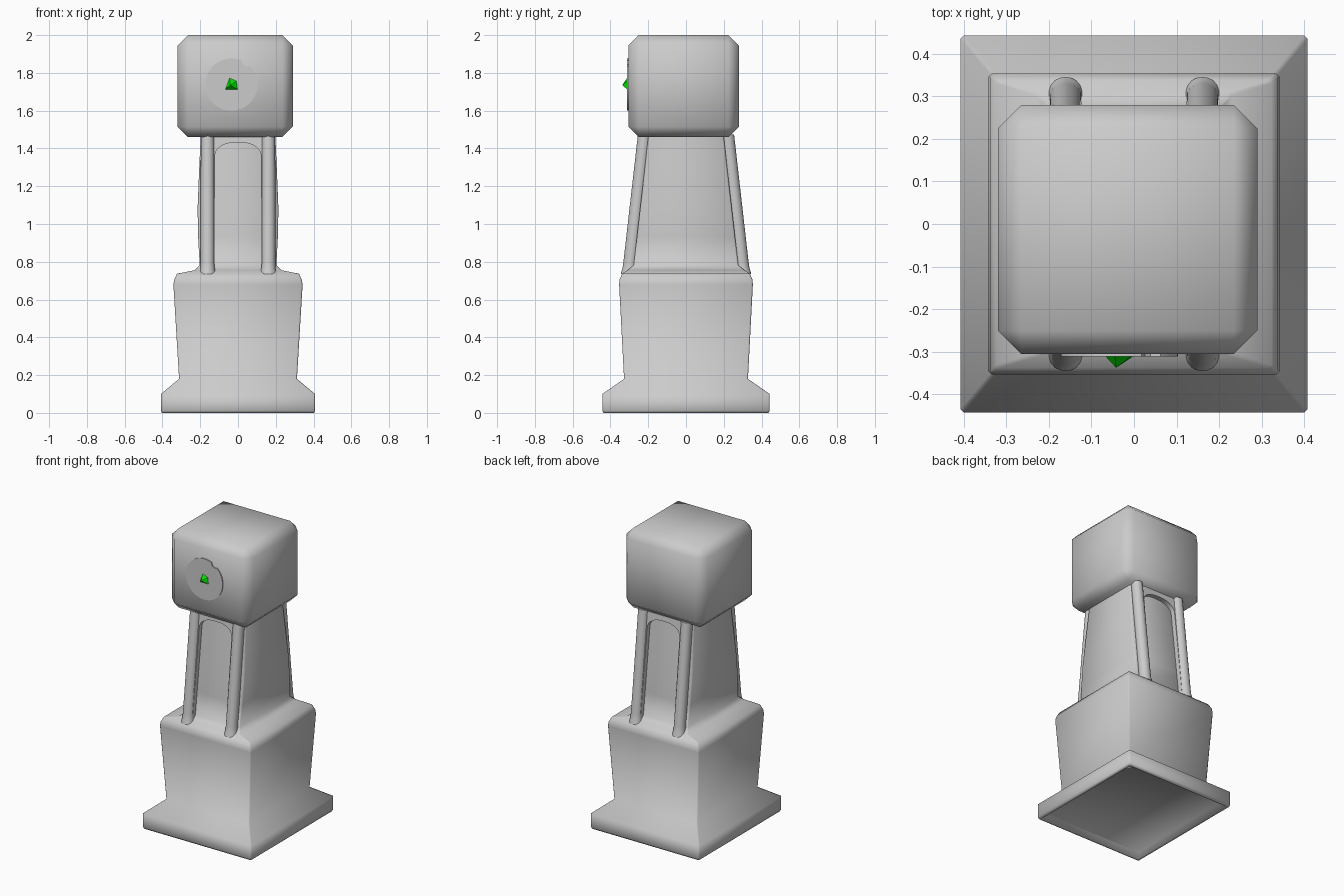
import bpy, bmesh, math

if "Cube" in bpy.data.objects:
    bpy.data.objects.remove(bpy.data.objects["Cube"])

def finish(name, bm, angle=50):
    bmesh.ops.recalc_face_normals(bm, faces=bm.faces)
    me = bpy.data.meshes.new(name)
    bm.to_mesh(me)
    bm.free()
    ob = bpy.data.objects.new(name, me)
    bpy.context.collection.objects.link(ob)
    bpy.context.view_layer.objects.active = ob
    ob.select_set(True)
    bpy.ops.object.shade_smooth_by_angle(angle=math.radians(angle))
    ob.select_set(False)
    return ob

def loft(bm, rings):
    loops = [[bm.verts.new(p) for p in r] for r in rings]
    n = len(loops[0])
    for a, b in zip(loops, loops[1:]):
        for i in range(n):
            bm.faces.new((a[i], a[(i + 1) % n], b[(i + 1) % n], b[i]))
    bm.faces.new(loops[0])
    bm.faces.new(loops[-1])

def rect(hx, hy, z, c=0.008):
    # rectangle with small corner chamfers
    return [(hx - c, -hy, z), (hx, c - hy, z), (hx, hy - c, z), (hx - c, hy, z),
            (c - hx, hy, z), (-hx, hy - c, z), (-hx, c - hy, z), (c - hx, -hy, z)]

def lean(z):
    # distance of post centres from the middle at height z
    return 0.301 - 0.082 * (z - 0.74) / 0.73

# Plinth, pedestal and neck core, with a shallow hollow underside
sections = [(0.37, 0.405, 0.035), (0.388, 0.423, 0.0), (0.402, 0.437, 0.0),
            (0.408, 0.443, 0.012), (0.408, 0.443, 0.10), (0.312, 0.328, 0.18),
            (0.342, 0.354, 0.68), (0.338, 0.352, 0.705), (0.323, 0.338, 0.737),
            (0.23, 0.31, 0.755), (0.203, 0.277, 0.782),
            (0.211, 0.26, 0.93), (0.214, 0.243, 1.08), (0.206, 0.22, 1.28),
            (0.197, 0.198, 1.48)]
bm = bmesh.new()
loft(bm, [rect(*s) for s in sections])
finish("pedestal_and_neck", bm, 60)

# Arched frames on the front and back of the neck
outline = [(-0.125, 0.745), (-0.175, 0.745), (-0.175, 1.475),
           (0.175, 1.475), (0.175, 0.745), (0.125, 0.745)]
outline += [(0.122 * math.copysign(abs(math.cos(t)) ** 0.8, math.cos(t)),
             1.36 + 0.072 * math.sin(t)) for t in
            [math.pi * i / 14 for i in range(15)]]
for side, label in ((-1, "front"), (1, "back")):
    bm = bmesh.new()
    loft(bm, [[(x, side * (lean(z) + d), z) for x, z in outline]
              for d in (0.012, -0.06)])
    finish(label + "_arch_frame", bm, 35)

    # Leaning posts with a flared foot
    for sx, hand in ((-1, "left"), (1, "right")):
        bm = bmesh.new()
        loft(bm, [[(sx * 0.161 + r * math.cos(math.tau * i / 20),
                    side * lean(z) + r * math.sin(math.tau * i / 20), z)
                   for i in range(20)]
                  for r, z in ((0.044, 0.735), (0.043, 0.745), (0.038, 0.765),
                               (0.037, 0.80), (0.036, 1.475))])
        finish(f"{label}_{hand}_post", bm, 40)

# Head block with broad chamfers
bm = bmesh.new()
bmesh.ops.create_cube(bm, size=1)
for v in bm.verts:
    v.co = (-0.015 + 0.61 * v.co.x, -0.013 + 0.585 * v.co.y, 1.73 + 0.54 * v.co.z)
bmesh.ops.bevel(bm, geom=bm.edges[:], offset=0.055, segments=1, affect='EDGES')
finish("head_block", bm, 50)

# Thin disc with a small chip in its rim
bm = bmesh.new()
rim = []
for i in range(48):
    a = math.tau * i / 48
    r = 0.122 if i in (7, 8) else 0.138
    rim.append((-0.035 + r * math.cos(a), 1.738 + r * math.sin(a)))
loft(bm, [[(x, y, z) for x, z in rim] for y in (-0.29, -0.312)])
finish("face_disc", bm, 30)

# Green pointed gem
bm = bmesh.new()
base = [bm.verts.new((x, -0.308, z)) for x, z in
        ((-0.07, 1.71), (0.003, 1.71), (-0.003, 1.76), (-0.045, 1.778))]
tip = bm.verts.new((-0.042, -0.338, 1.735))
bm.faces.new(base)
for i in range(4):
    bm.faces.new((base[i], base[(i + 1) % 4], tip))
gem = finish("gem", bm, 10)
green = bpy.data.materials.new("green")
green.diffuse_color = (0.0, 0.8, 0.0, 1)
green.use_nodes = True
green.node_tree.nodes["Principled BSDF"].inputs["Base Color"].default_value = green.diffuse_color
gem.data.materials.append(green)
